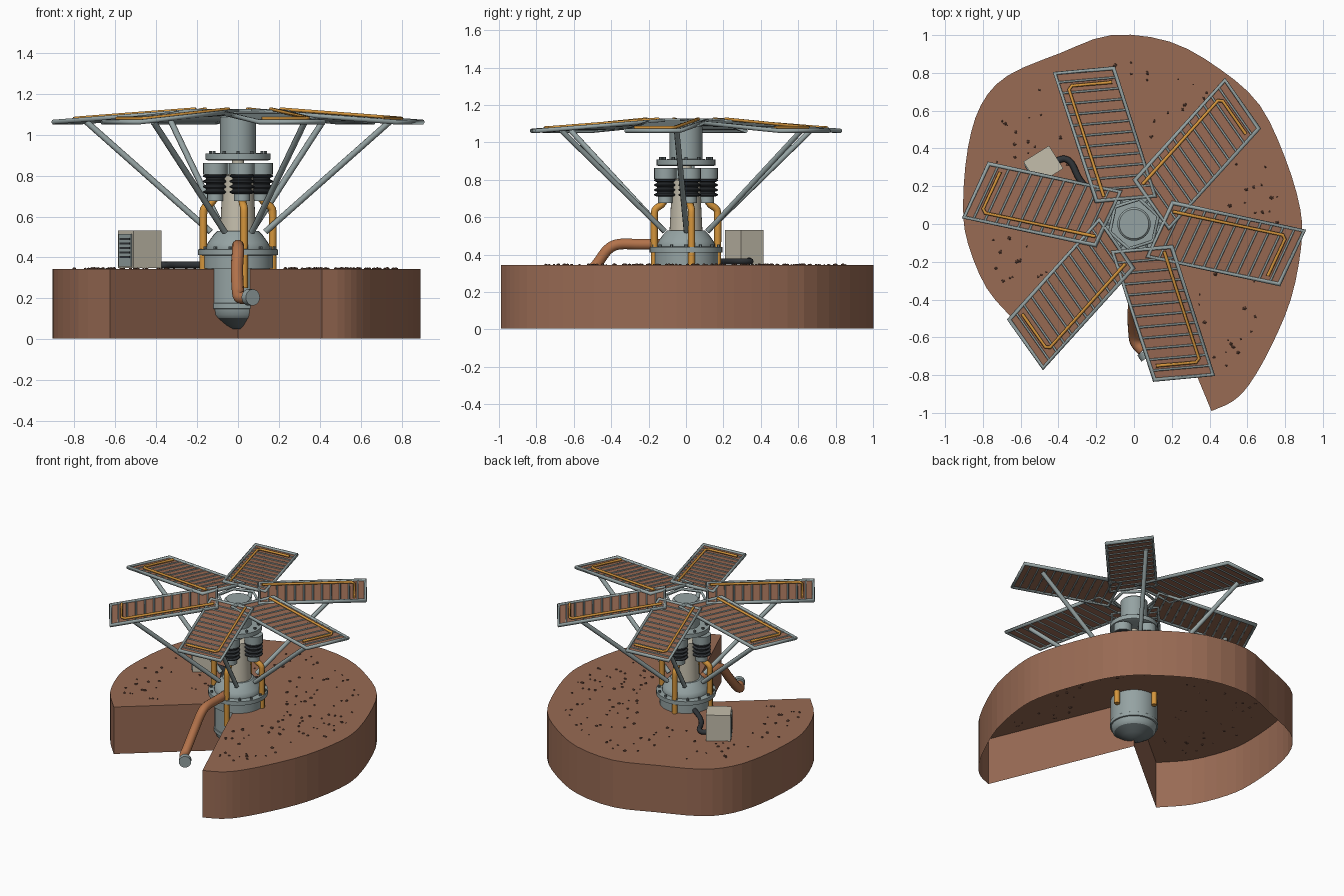
import bpy, bmesh, math, random
from mathutils import Vector, Matrix

random.seed(4)
if "Cube" in bpy.data.objects:
    bpy.data.objects.remove(bpy.data.objects["Cube"])


def material(name, r, g, b):
    m = bpy.data.materials.new(name)
    m.use_nodes = True
    m.diffuse_color = (r, g, b, 1)
    m.node_tree.nodes["Principled BSDF"].inputs["Base Color"].default_value = (r, g, b, 1)
    return m


SOIL = material("soil brown", .315, .145, .088)
ROCK = material("rock brown", .15, .07, .045)
STEEL = material("steel grey", .3, .365, .365)
DARK = material("dark steel", .13, .16, .165)
RUBBER = material("black rubber", .03, .035, .04)
CREAM = material("cream enamel", .55, .51, .41)
ORANGE = material("orange pipe", .66, .3, .045)
COPPER = material("copper pipe", .45, .17, .07)


def add(name, bm, mat, smooth=False):
    mesh = bpy.data.meshes.new(name)
    bm.to_mesh(mesh)
    bm.free()
    mesh.materials.append(mat)
    ob = bpy.data.objects.new(name, mesh)
    bpy.context.collection.objects.link(ob)
    if smooth:
        bpy.ops.object.select_all(action='DESELECT')
        bpy.context.view_layer.objects.active = ob
        ob.select_set(True)
        bpy.ops.object.shade_smooth_by_angle(angle=math.radians(35))
    return ob


def lathe(name, profile, mat, x=0, y=0, n=32):
    """Turned part: (radius, height) pairs from bottom to top, ends capped."""
    bm = bmesh.new()
    rings = [[bm.verts.new((x + r * math.cos(math.tau * i / n),
                            y + r * math.sin(math.tau * i / n), z)) for i in range(n)]
             for r, z in profile]
    for a, b in zip(rings, rings[1:]):
        for i in range(n):
            j = (i + 1) % n
            bm.faces.new((a[i], a[j], b[j], b[i]))
    bm.faces.new(rings[0][::-1])
    bm.faces.new(rings[-1])
    return add(name, bm, mat, True)


def spline(points, steps=5):
    """Catmull-Rom samples through open points."""
    p = [Vector(q) for q in points]
    p = [2 * p[0] - p[1]] + p + [2 * p[-1] - p[-2]]
    out = []
    for a, b, c, d in zip(p, p[1:], p[2:], p[3:]):
        for k in range(steps):
            t = k / steps
            out.append(.5 * (2 * b + (c - a) * t + (2 * a - 5 * b + 4 * c - d) * t * t
                             + (3 * b - a - 3 * c + d) * t ** 3))
    return out + [p[-2]]


def tube(name, points, radius, mat, closed=False, sides=2):
    cu = bpy.data.curves.new(name, 'CURVE')
    cu.dimensions = '3D'
    cu.bevel_depth = radius
    cu.bevel_resolution = sides
    cu.use_fill_caps = True
    sp = cu.splines.new('POLY')
    sp.points.add(len(points) - 1)
    for q, co in zip(sp.points, points):
        q.co = (*co, 1)
    sp.use_cyclic_u = closed
    cu.materials.append(mat)
    ob = bpy.data.objects.new(name, cu)
    bpy.context.collection.objects.link(ob)
    bpy.ops.object.select_all(action='DESELECT')
    bpy.context.view_layer.objects.active = ob
    ob.select_set(True)
    bpy.ops.object.convert(target='MESH')
    return bpy.context.object


def box(bm, center, size, turn=0):
    m = Matrix.Translation(center) @ Matrix.Rotation(turn, 4, 'Z') @ Matrix.Diagonal((*size, 1))
    bmesh.ops.create_cube(bm, size=1, matrix=m)


def polar(r, deg, z):
    a = math.radians(deg)
    return Vector((r * math.cos(a), r * math.sin(a), z))


def bolts(name, radius, z, count):
    bm = bmesh.new()
    for i in range(count):
        bmesh.ops.create_cone(bm, cap_ends=True, segments=6, radius1=.009, radius2=.009, depth=.016,
                              matrix=Matrix.Translation(polar(radius, 360 * i / count, z)))
    add(name, bm, DARK)


# Ground slab: open underneath, with a wedge cut out at the front
SOIL_TOP = .343
outline = spline([(.41, -.99), (.52, -.94), (.61, -.85), (.72, -.66), (.83, -.4), (.885, -.12),
                  (.88, .08), (.8, .35), (.665, .63), (.455, .82), (.19, .965), (-.12, 1), (-.39, .905),
                  (-.67, .785), (-.81, .63), (-.88, .4), (-.905, .1), (-.88, -.1), (-.78, -.34),
                  (-.625, -.52)], 3)
ring = outline + [Vector((0, 0))]
bm = bmesh.new()
top = [bm.verts.new((p.x, p.y, SOIL_TOP)) for p in ring]
low = [bm.verts.new((p.x, p.y, .005)) for p in ring]
bm.faces.new(top)
for i in range(len(ring)):
    j = (i + 1) % len(ring)
    bm.faces.new((low[i], low[j], top[j], top[i]))
add("ground_slab", bm, SOIL)

# Scattered pebbles
bm = bmesh.new()
for i in range(150):
    p = random.choice(outline[2:-2]) * math.sqrt(random.uniform(.12, .8))
    m = Matrix.Translation((p.x, p.y, SOIL_TOP + .002)) @ Matrix.Rotation(random.random() * 3, 4, 'Z')
    s = random.uniform(.005, .013)
    bmesh.ops.create_icosphere(bm, subdivisions=1, radius=s,
                               matrix=m @ Matrix.Diagonal((1, .8, .7, 1)))
add("pebbles", bm, ROCK)

# Central body, from the buried tip upward
lathe("buried_tip", [(.03, .05), (.075, .07), (.128, .105)], DARK)
lathe("buried_body", [(.128, .105), (.142, .12), (.148, .148), (.157, .15), (.157, .175),
                      (.153, .178), (.153, .36)], STEEL)
lathe("base_collar", [(.172, .345), (.172, .41), (.195, .412), (.195, .44), (.155, .442),
                      (.155, .458), (.145, .475), (.12, .51), (.1, .53)], STEEL)
bolts("base_bolts", .178, .446, 14)
lathe("inner_column", [(.088, .525), (.074, .8), (.03, .81), (.03, .89)], CREAM)
lathe("upper_flange", [(.145, .873), (.158, .878), (.158, .908), (.092, .91)], STEEL)
bolts("upper_bolts", .135, .913, 12)
lathe("mast", [(.088, .9), (.088, 1.085), (.078, 1.095)], STEEL)

# Four pumps with bellows, each fed by a pipe rising out of the soil
for i in range(4):
    deg = 10 + 90 * i
    c = polar(.112, deg, 0)
    lathe(f"pump_foot_{i}", [(.04, .675), (.04, .715)], STEEL, c.x, c.y, 20)
    lathe(f"pump_bellows_{i}", [(.06 if k % 4 in (1, 2) else .046, .71 + .0065 * k)
                                for k in range(16)], RUBBER, c.x, c.y, 20)
    lathe(f"pump_head_{i}", [(.06, .805), (.06, .862)], STEEL, c.x, c.y, 20)
    path = [polar(.172, deg, .25), polar(.172, deg, .45), polar(.172, deg, .61),
            polar(.163, deg, .645), polar(.135, deg, .665), polar(.115, deg, .69)]
    tube(f"feed_pipe_{i}", spline(path, 4), .019, ORANGE)

# Copper outlet running down into the cut
path = [(0, -.14, .455), (0, -.25, .455), (0, -.36, .455), (0, -.42, .425), (-.005, -.48, .345),
        (0, -.58, .235), (.01, -.63, .205), (.045, -.67, .205)]
tube("outlet_pipe", spline(path, 5), .03, COPPER, sides=3)
bm = bmesh.new()
bmesh.ops.create_cone(bm, cap_ends=True, segments=20, radius1=.04, radius2=.04, depth=.04,
                      matrix=Matrix.Translation((.062, -.69, .205))
                      @ Vector((.5, -.8, 0)).to_track_quat('Z', 'Y').to_matrix().to_4x4())
add("outlet_cap", bm, STEEL, True)

# Roof: one skewed panel built along +x, then repeated six times
HALF, INNER, OUTER, SKEW = .152, .142, .853, .23


def on_panel(u, v, lift=0):
    return Vector((u + SKEW * v, v, 1.115 - (u - INNER) * .075 + lift))


bm = bmesh.new()
corners = [on_panel(INNER, -HALF), on_panel(OUTER, -HALF), on_panel(OUTER, HALF), on_panel(INNER, HALF)]
sheet = bm.faces.new([bm.verts.new(c) for c in corners])
bmesh.ops.solidify(bm, geom=[sheet], thickness=.004)
parts = [add("panel_sheet", bm, SOIL)]
parts.append(tube("panel_frame", corners, .013, STEEL, True, 1))
for k in range(11):
    u = INNER + .06 * (k + 1)
    parts.append(tube(f"panel_slat_{k}", [on_panel(u, -HALF), on_panel(u, HALF)], .006, STEEL, False, 1))
parts.append(tube("panel_pipe", [on_panel(INNER + .02, HALF - .045, .012),
                                 on_panel(OUTER - .095, HALF - .045, .012),
                                 on_panel(OUTER - .075, HALF - .065, .012),
                                 on_panel(OUTER - .075, .03 - HALF, .012)], .009, ORANGE, False, 1))
parts.append(tube("panel_strut", [(.13, .03, .525), on_panel(.71, .105, -.01)], .015, STEEL))
for i in range(6):
    for part in parts:
        ob = part
        if i:
            ob = part.copy()
            ob.name = f"{part.name}_{i}"
            bpy.context.collection.objects.link(ob)
        ob.rotation_euler.z = math.radians(60 * i - 12)
tube("hub_ring", [polar(.135, 60 * i + 18, 1.1) for i in range(6)], .01, STEEL, True, 1)

# Control box with a louvred side, and its hose
TURN = math.radians(32)
mid = Vector((-.48, .312, .44))
spin = Matrix.Rotation(TURN, 3, 'Z')
bm = bmesh.new()
box(bm, mid, (.16, .143, .185), TURN)
add("control_box", bm, CREAM)
bm = bmesh.new()
box(bm, mid + spin @ Vector((-.081, 0, -.005)), (.008, .115, .16), TURN)
add("vent_plate", bm, STEEL)
bm = bmesh.new()
for k in range(5):
    box(bm, mid + spin @ Vector((-.085, 0, .05 - .022 * k)), (.004, .09, .009), TURN)
add("vent_slots", bm, RUBBER)
hose = [(-.42, .33, .37), (-.37, .345, .363), (-.33, .32, .363), (-.29, .24, .363),
        (-.23, .17, .363), (-.14, .1, .363)]
tube("box_hose", spline(hose, 5), .017, RUBBER)
